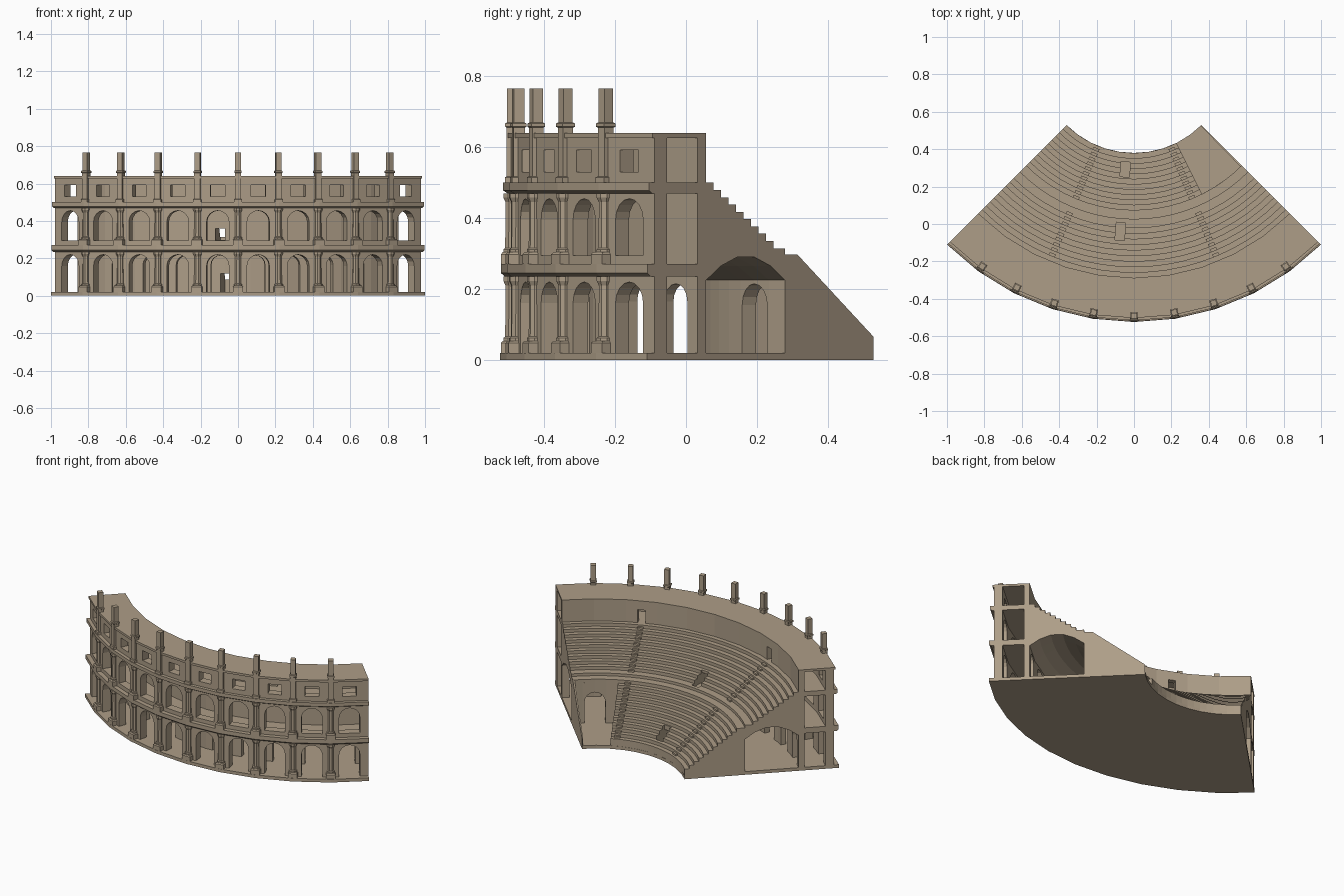
import bpy, bmesh, math
from math import sin, cos, radians, pi

if "Cube" in bpy.data.objects:
    bpy.data.objects.remove(bpy.data.objects["Cube"])

CY = 0.89                      # centre of the curved plan
BAY = 9                        # degrees per bay, ten bays in a quarter circle
BAYS = [-40.5 + BAY * i for i in range(10)]

stone = bpy.data.materials.new("warm stone")
stone.diffuse_color = (0.42, 0.34, 0.245, 1)
stone.use_nodes = True
stone.node_tree.nodes["Principled BSDF"].inputs["Base Color"].default_value = stone.diffuse_color


def P(r, a, z, t=0.0):
    """Point at radius r, angle a (degrees from the front), sideways offset t."""
    a = radians(a)
    return (r * sin(a) + t * cos(a), CY - r * cos(a) + t * sin(a), z)


def loft(bm, loops):
    """Closed solid through equal-length loops, capped at both ends."""
    rings = [[bm.verts.new(p) for p in lp] for lp in loops]
    n = len(rings[0])
    for A, B in zip(rings, rings[1:]):
        for i in range(n):
            j = (i + 1) % n
            bm.faces.new((A[i], A[j], B[j], B[i]))
    bm.faces.new(rings[0][::-1])
    bm.faces.new(rings[-1])


def finish(name, bm):
    bmesh.ops.recalc_face_normals(bm, faces=bm.faces)
    me = bpy.data.meshes.new(name)
    bm.to_mesh(me)
    bm.free()
    me.materials.append(stone)
    ob = bpy.data.objects.new(name, me)
    bpy.context.collection.objects.link(ob)
    return ob


def sweep(bm, prof, a0=-45, a1=45, segs=10):
    """Sweep an (r, z) profile around the plan centre."""
    loft(bm, [[P(r, a0 + (a1 - a0) * k / segs, z) for r, z in prof]
              for k in range(segs + 1)])


def block(bm, a, r0, r1, w, z0, z1):
    loft(bm, [[P(r, a, z, t) for t, z in
               ((-w / 2, z0), (w / 2, z0), (w / 2, z1), (-w / 2, z1))] for r in (r0, r1)])


def arch_points(w, spring, round_top):
    """Points across the head of an opening, right to left."""
    if not round_top:
        return [(w / 2, spring), (-w / 2, spring)]
    return [(w / 2 * cos(pi * k / 8), spring + w / 2 * sin(pi * k / 8)) for k in range(9)]


def panel(bm, a, r, thick, z0, z1, sill=None, ow=0, spring=0, round_top=True):
    """Flat wall of one bay, with an optional arched or square opening."""
    half = radians(BAY / 2)

    def solid(pts, edge):
        loops = []
        for rr in (r, r - thick):
            loops.append([P(rr * cos(half), a, z,
                            math.copysign(rr * sin(half), t) if abs(t) == edge else t)
                          for t, z in pts])
        loft(bm, loops)
    E = 9.0                    # marks points that lie on the bay edge
    if sill is None:
        solid([(-E, z0), (E, z0), (E, z1), (-E, z1)], E)
        return
    if sill > z0:
        solid([(-E, z0), (E, z0), (E, sill), (-E, sill)], E)
    solid([(-E, sill), (-E, z1), (E, z1), (E, sill), (ow / 2, sill)]
          + arch_points(ow, spring, round_top) + [(-ow / 2, sill)], E)


def stack(bm, a, r, n, sections):
    """Upright post with n sides through (z, half width) sections."""
    k = 1 / cos(pi / n)
    loft(bm, [[P(r + h * k * cos(2 * pi * (i + .5) / n), a, z,
                 h * k * sin(2 * pi * (i + .5) / n)) for i in range(n)]
              for z, h in sections])


def cut(ob, bm):
    cutter = finish("cutter", bm)
    cutter.hide_render = True
    m = ob.modifiers.new("cut", 'BOOLEAN')
    m.operation, m.solver, m.object = 'DIFFERENCE', 'EXACT', cutter
    bpy.context.view_layer.objects.active = ob
    bpy.ops.object.modifier_apply(modifier=m.name)
    bpy.data.objects.remove(cutter)


# Floor plate, cornices and roof
bm = bmesh.new()
sweep(bm, [(0.51, 0), (1.414, 0), (1.414, 0.02), (0.51, 0.02)])
finish("floor_plate", bm)
bm = bmesh.new()
sweep(bm, [(1.17, 0.235), (1.40, 0.235), (1.412, 0.245), (1.412, 0.27), (1.17, 0.27)])
finish("lower_cornice", bm)
bm = bmesh.new()
sweep(bm, [(1.17, 0.47), (1.393, 0.47), (1.406, 0.478), (1.406, 0.50), (1.17, 0.50)])
finish("upper_cornice", bm)
bm = bmesh.new()
sweep(bm, [(1.178, 0.626), (1.393, 0.626), (1.393, 0.64), (1.178, 0.64)])
finish("roof", bm)

# Outer facade: two arcades and an attic with windows
bm = bmesh.new()
for a in BAYS:
    panel(bm, a, 1.385, 0.05, 0.02, 0.235, 0.02, 0.12, 0.16)
    panel(bm, a, 1.385, 0.05, 0.27, 0.47, 0.295, 0.12, 0.395)
    panel(bm, a, 1.385, 0.05, 0.50, 0.626, 0.53, 0.08, 0.592, False)
finish("facade", bm)

# Inner gallery wall
bm = bmesh.new()
for a in BAYS:
    panel(bm, a, 1.212, 0.034, 0.02, 0.235, 0.02, 0.10, 0.165)
    if a == -4.5:
        panel(bm, a, 1.212, 0.034, 0.27, 0.47, 0.295, 0.05, 0.36, False)
    else:
        panel(bm, a, 1.212, 0.034, 0.27, 0.47)
    if abs(a) == 22.5:
        panel(bm, a, 1.212, 0.034, 0.50, 0.626, 0.50, 0.045, 0.583, False)
    else:
        panel(bm, a, 1.212, 0.034, 0.50, 0.626)
finish("gallery_wall", bm)

# Engaged columns on each bay line
bm = bmesh.new()
for k in range(-4, 5):
    a = k * BAY
    for z0, z1 in ((0.02, 0.235), (0.27, 0.47)):
        stack(bm, a, 1.385, 4, [(z0, 0.027), (z0 + 0.028, 0.027), (z0 + 0.034, 0.022)])
        stack(bm, a, 1.383, 8, [(z0 + 0.03, 0.022), (z0 + 0.042, 0.022), (z0 + 0.046, 0.017),
                                (z1 - 0.025, 0.016), (z1 - 0.012, 0.022), (z1, 0.022)])
    stack(bm, a, 1.38, 4, [(0.50, 0.021), (0.515, 0.021), (0.518, 0.016), (0.626, 0.016)])
    stack(bm, a, 1.38, 4, [(0.62, 0.016), (0.655, 0.016), (0.658, 0.02), (0.667, 0.02),
                           (0.67, 0.015), (0.765, 0.015)])
finish("columns", bm)

# Seating: stepped profile over a vaulted corridor
LOW, UP = 11, 9
DL, HL = (0.815 - 0.51) / LOW, (0.298 - 0.065) / LOW
DU, HU = (1.178 - 0.91) / UP, (0.50 - 0.315) / UP
prof = [(0.51, 0.01)]
edges = []                     # (front radius, top height, run, rise)
for i in range(LOW):
    r, z = 0.51 + i * DL, 0.065 + i * HL
    prof += [(r, z), (r + DL, z)]
    edges.append((r, z, DL, HL))
edges.append((0.815, 0.298, DL, HL))
prof += [(0.815, 0.298), (0.863, 0.298), (0.863, 0.315), (0.91, 0.315)]
for i in range(1, UP + 1):
    r, z = 0.91 + (i - 1) * DU, 0.315 + i * HU
    prof += [(r, z), (r + DU, z)]
    edges.append((r, z, DU, HU))
prof += [(1.178, 0.225), (1.12, 0.265), (1.055, 0.29), (0.985, 0.29), (0.92, 0.265),
         (0.863, 0.225), (0.863, 0.01)]
bm = bmesh.new()
sweep(bm, prof, segs=20)
seats = finish("seating", bm)

# Open entrance court at the right end, with an arched door to the corridor
bm = bmesh.new()
sweep(bm, [(0.4, -0.1), (0.815, -0.1), (0.815, 0.6), (0.4, 0.6)], 26.5, 46, 4)
cut(seats, bm)
bm = bmesh.new()
shape = [(-0.06, -0.1), (0.06, -0.1)] + arch_points(0.12, 0.155, True)
loft(bm, [[P(r, 36, z, t) for t, z in shape] for r in (0.75, 0.90)])
cut(seats, bm)

# Passages opening into the seating near the middle
for r0, pit, r1, z0, z1 in ((0.56, 0.64, 0.92, -0.05, 0.12), (0.885, 0.98, 1.25, 0.297, 0.36)):
    bm = bmesh.new()
    block(bm, -4.5, r0, pit, 0.05, z0, 0.6)
    cut(seats, bm)
    bm = bmesh.new()
    block(bm, -4.5, pit - 0.01, r1, 0.0499, z0 + 0.0001, z1)
    cut(seats, bm)

# Thin sloping end wall of the entrance court
bm = bmesh.new()
sweep(bm, [(0.51, 0.01), (0.51, 0.065), (0.815, 0.298), (0.84, 0.298), (0.84, 0.01)], 44.3, 45, 1)
finish("court_end_wall", bm)

# Aisle stairs: half-height steps in front of every seat
bm = bmesh.new()
for a in (-22.5, 22.5):
    for r, z, d, h in edges[1:]:
        block(bm, a, r - d / 2, r + 0.002, 0.035, z - h - 0.002, z - h / 2)
finish("aisle_stairs", bm)
